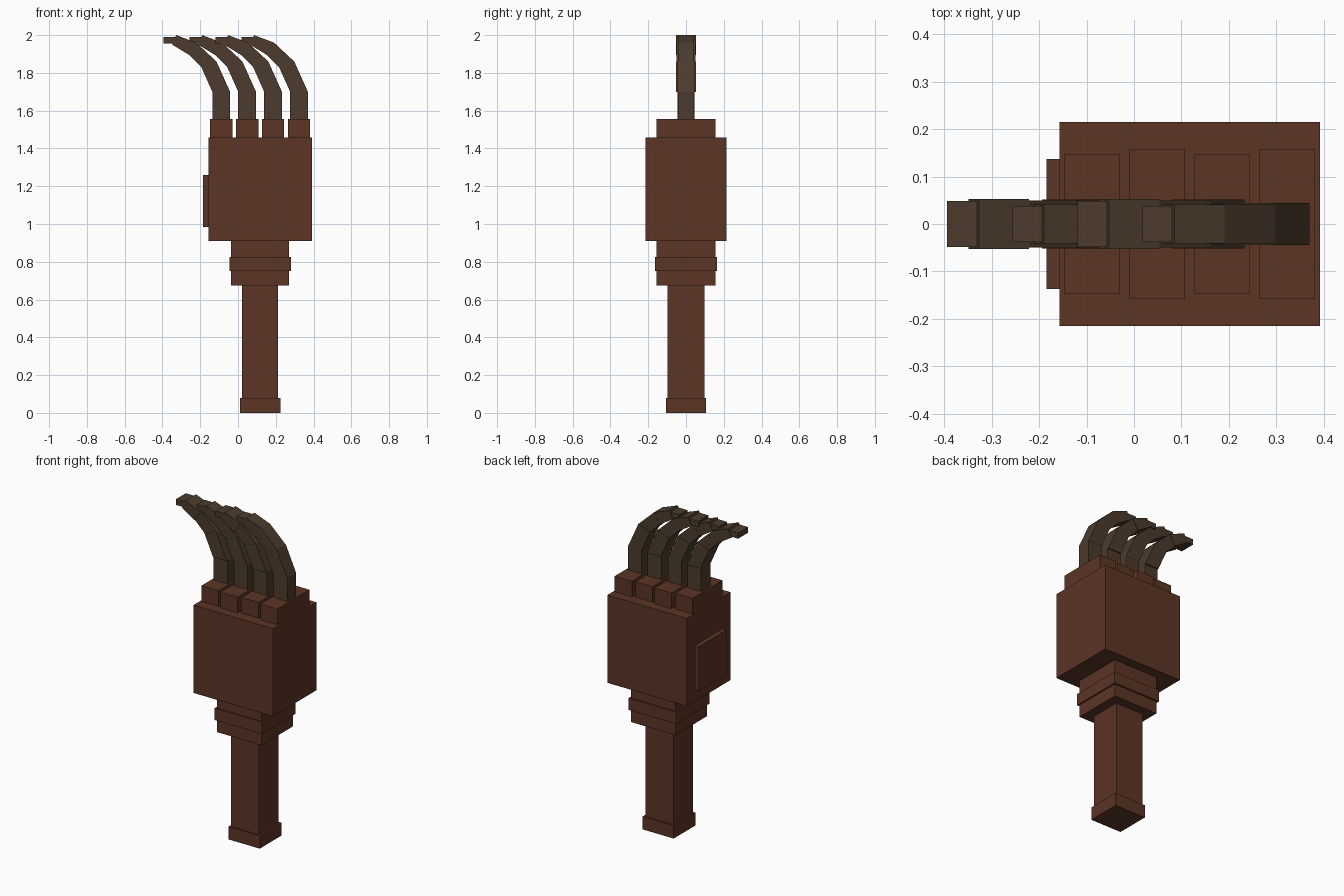
import bpy

if "Cube" in bpy.data.objects:
    bpy.data.objects.remove(bpy.data.objects["Cube"])


def material(name, rgb):
    m = bpy.data.materials.new(name)
    m.diffuse_color = (*rgb, 1.0)
    m.use_nodes = True
    m.node_tree.nodes["Principled BSDF"].inputs["Base Color"].default_value = m.diffuse_color
    return m


wood = material("red_brown", (0.107, 0.035, 0.0185))
horn = material("dark_horn", (0.072, 0.044, 0.025))


def add_mesh(name, verts, faces, mat):
    me = bpy.data.meshes.new(name)
    me.from_pydata(verts, [], faces)
    me.materials.append(mat)
    ob = bpy.data.objects.new(name, me)
    bpy.context.collection.objects.link(ob)
    return ob


def prism(name, segments, mat):
    """Side-view quads (x, z), each extruded to its own half depth in y."""
    verts, faces = [], []
    for quad, d in segments:
        b = len(verts)
        verts += [(x, -d, z) for x, z in quad] + [(x, d, z) for x, z in quad]
        faces += [(b, b + 1, b + 2, b + 3), (b + 7, b + 6, b + 5, b + 4)]
        for i in range(4):
            j = (i + 1) % 4
            faces.append((b + j, b + i, b + 4 + i, b + 4 + j))
    return add_mesh(name, verts, faces, mat)


def box(name, x0, x1, z0, z1, d):
    return prism(name, [([(x0, z0), (x1, z0), (x1, z1), (x0, z1)], d)], wood)


# Handle, collar and head
box("pommel", 0.01, 0.225, 0.0, 0.08, 0.107)
box("handle", 0.02, 0.212, 0.08, 0.675, 0.097)
box("collar", -0.036, 0.271, 0.675, 0.91, 0.155)
box("collar_ring", -0.046, 0.281, 0.752, 0.825, 0.165)
box("head", -0.157, 0.392, 0.91, 1.457, 0.215)
box("side_plate", -0.185, -0.157, 0.985, 1.26, 0.137)

# Claw outline relative to the claw centre: outer and inner edges
outer = [(0.047, 1.555), (0.047, 1.70), (-0.025, 1.86), (-0.132, 1.96),
         (-0.238, 2.0)]
inner = [(-0.047, 1.555), (-0.047, 1.70), (-0.105, 1.83), (-0.17, 1.895),
         (-0.26, 1.95)]
tip = [(-0.305, 1.955), (-0.235, 1.955), (-0.235, 1.99), (-0.305, 1.99)]
wide = [0.045, 0.052, 0.050, 0.053, 0.049]
slim = [0.043, 0.044, 0.042, 0.041, 0.038]

# Knuckle blocks with a curved claw on each
for n in range(4):
    cx = -0.089 + 0.1373 * n
    box(f"knuckle_{n + 1}", cx - 0.059, cx + 0.059, 1.457, 1.555,
        0.157 if n % 2 else 0.147)
    depth = slim if n % 2 else wide
    quads = [[inner[i], outer[i], outer[i + 1], inner[i + 1]] for i in range(4)]
    quads.append(tip)
    prism(f"claw_{n + 1}",
          [([(cx + x, z) for x, z in q], d) for q, d in zip(quads, depth)], horn)
